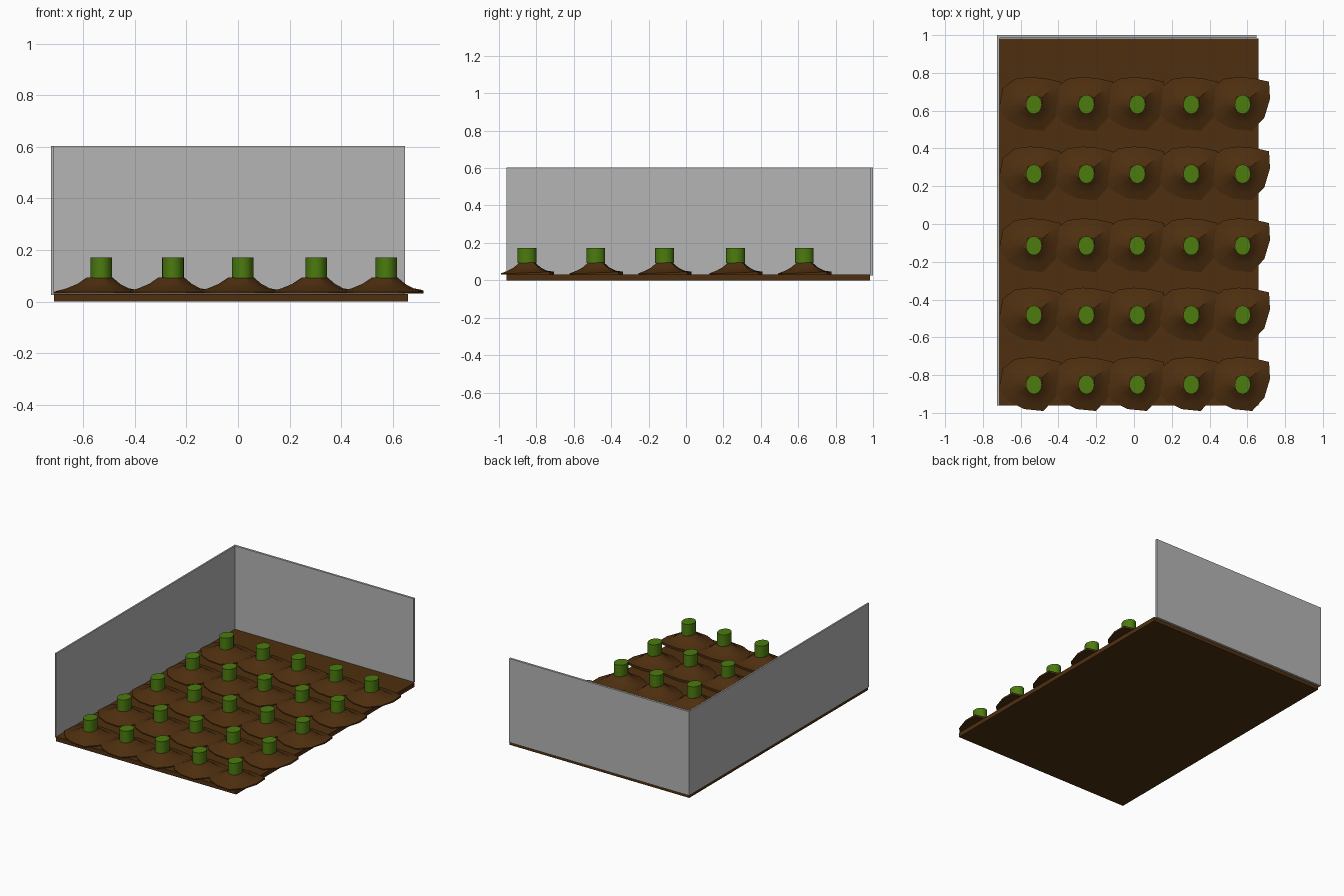
import bpy, bmesh, math

if "Cube" in bpy.data.objects:
    bpy.data.objects.remove(bpy.data.objects["Cube"])


def material(name, rgb):
    m = bpy.data.materials.new(name)
    m.diffuse_color = (*rgb, 1)
    m.use_nodes = True
    m.node_tree.nodes["Principled BSDF"].inputs["Base Color"].default_value = m.diffuse_color
    return m


soil = material("brown soil", (0.076, 0.028, 0.0048))
green = material("plant green", (0.072, 0.2, 0.0048))
grey = material("wall grey", (0.46, 0.46, 0.46))


def finish(name, bm, mat):
    bmesh.ops.recalc_face_normals(bm, faces=bm.faces)
    me = bpy.data.meshes.new(name)
    bm.to_mesh(me)
    bm.free()
    me.materials.append(mat)
    ob = bpy.data.objects.new(name, me)
    bpy.context.collection.objects.link(ob)
    return ob


def box(name, lo, hi, mat):
    bm = bmesh.new()
    bmesh.ops.create_cube(bm, size=1)
    for v in bm.verts:
        v.co = [(a + b) / 2 + c * (b - a) for a, b, c in zip(lo, hi, v.co)]
    return finish(name, bm, mat)


def smooth(ob, angle):
    bpy.ops.object.select_all(action='DESELECT')
    ob.select_set(True)
    bpy.context.view_layer.objects.active = ob
    bpy.ops.object.shade_smooth_by_angle(angle=math.radians(angle))


# Ground slab and the two walls
box("soil_bed", (-0.713, -0.96, 0), (0.658, 0.983, 0.03), soil)
box("left_wall", (-0.724, -0.96, 0.025), (-0.713, 1.0, 0.603), grey)
box("back_wall", (-0.713, 0.985, 0.025), (0.648, 1.0, 0.603), grey)

# Irregular mound footprint, relative to the plant
RIM = [(0.14, 0.12), (0.145, 0.03), (0.115, -0.07), (0.05, -0.14),
       (-0.05, -0.13), (-0.13, -0.09), (-0.185, -0.02), (-0.165, 0.085),
       (-0.10, 0.135), (-0.02, 0.145), (0.06, 0.138)]


def mound(name, cx, cy):
    bm = bmesh.new()
    rings = []
    # (footprint scale, height): underside, rim, slope, shoulder, crown
    for s, z in [(1, 0.031), (1, 0.037), (0.72, 0.052), (0.5, 0.069), (0.3, 0.094)]:
        ring = []
        for x, y in RIM:
            lift = 0.006 * (y / 0.145 + 0.5) if z == 0.037 and y > 0 else 0
            ring.append(bm.verts.new((cx + x * s, cy + y * s, z + lift)))
        rings.append(ring)
    n = len(RIM)
    for a, b in zip(rings, rings[1:]):
        for i in range(n):
            j = (i + 1) % n
            bm.faces.new((a[i], a[j], b[j], b[i]))
    bm.faces.new(rings[0])
    bm.faces.new(rings[-1])
    smooth(finish(name, bm, soil), 30)


def stem(name, cx, cy):
    bm = bmesh.new()
    bmesh.ops.create_cone(bm, cap_ends=True, segments=24, radius1=1, radius2=1, depth=1)
    for v in bm.verts:
        v.co = (cx + v.co.x * 0.042, cy + v.co.y * 0.05, 0.132 + v.co.z * 0.08)
    smooth(finish(name, bm, green), 30)


# Five by five planted mounds
for r, y in enumerate((-0.85, -0.482, -0.115, 0.265, 0.633)):
    for c, x in enumerate((-0.53, -0.252, 0.018, 0.303, 0.575)):
        mound(f"mound_{r}_{c}", x, y)
        stem(f"plant_{r}_{c}", x, y)
